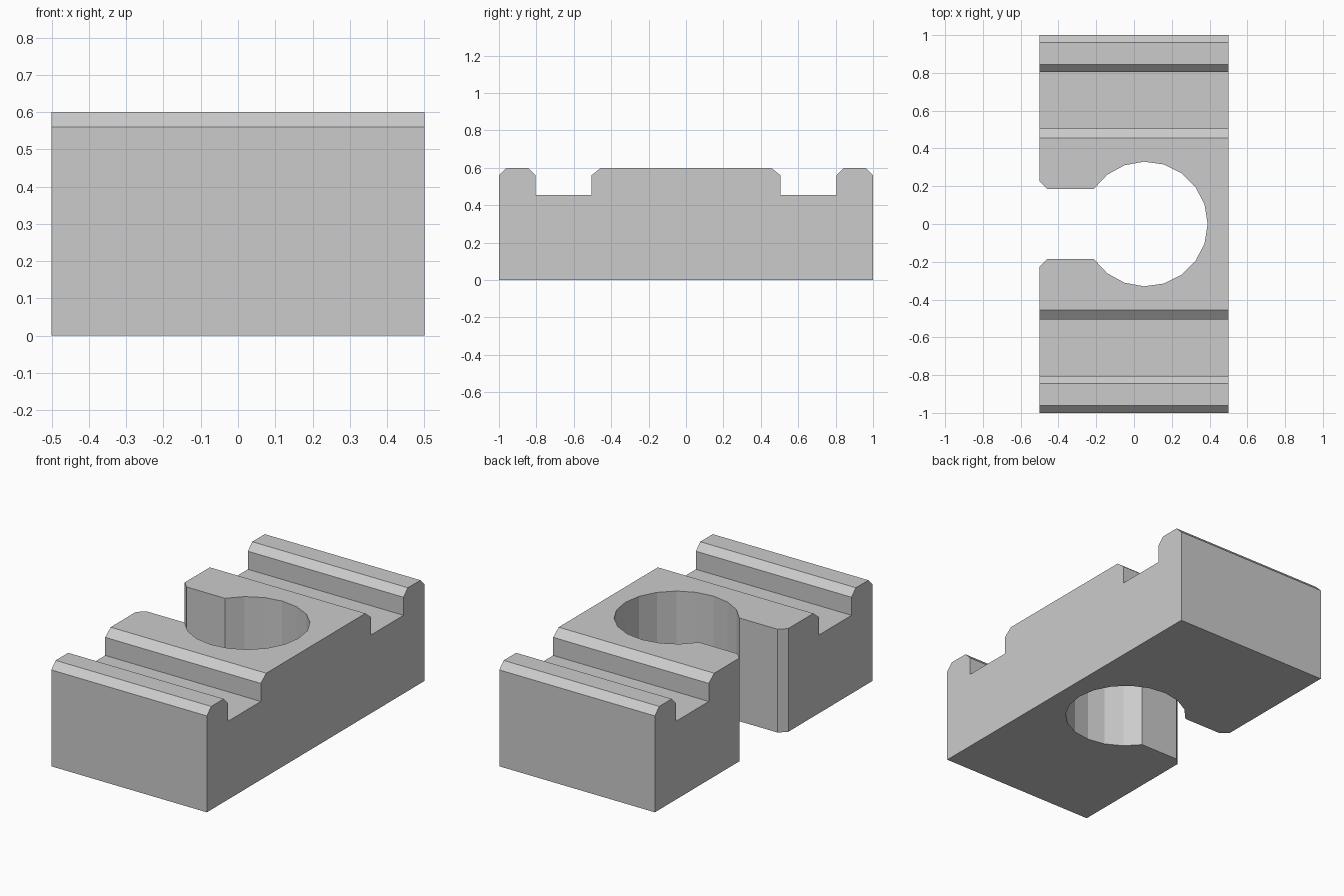
import bpy
import bmesh
from math import cos, sin, radians

cube = bpy.data.objects.get("Cube")
if cube:
    bpy.data.objects.remove(cube, do_unlink=True)

grey = bpy.data.materials.new("light grey")
grey.use_nodes = True
colour = (0.6, 0.6, 0.6, 1)
grey.diffuse_color = colour
grey.node_tree.nodes["Principled BSDF"].inputs["Base Color"].default_value = colour


def prism(name, points, offset):
    """Extrude a closed 3D outline along an offset."""
    bm = bmesh.new()
    face = bm.faces.new([bm.verts.new(p) for p in points])
    extruded = bmesh.ops.extrude_face_region(bm, geom=[face])["geom"]
    moved = [g for g in extruded if isinstance(g, bmesh.types.BMVert)]
    bmesh.ops.translate(bm, verts=moved, vec=offset)
    bmesh.ops.recalc_face_normals(bm, faces=bm.faces)
    mesh = bpy.data.meshes.new(name)
    bm.to_mesh(mesh)
    bm.free()
    mesh.materials.append(grey)
    obj = bpy.data.objects.new(name, mesh)
    bpy.context.collection.objects.link(obj)
    return obj


# Block with two chamfered grooves, from a mirrored side profile
half = [(1, 0), (1, 0.56), (0.96, 0.6), (0.845, 0.6), (0.805, 0.56),
        (0.805, 0.455), (0.505, 0.455), (0.505, 0.56), (0.455, 0.6)]
profile = half + [(-y, z) for y, z in reversed(half)]
block = prism("grooved_block", [(-0.5, y, z) for y, z in profile], (1, 0, 0))

# Keyhole cutter: round socket with a chamfered side opening
centre, radius, steps, spread = 0.06, 0.33, 16, 146
arc = [spread - 2 * spread * i / steps for i in range(steps + 1)]
socket = [(centre + radius * cos(radians(a)), radius * sin(radians(a))) for a in arc]
mouth = [(-0.6, 0.225), (-0.5, 0.225), (-0.46, 0.185)]
outline = mouth + socket + [(x, -y) for x, y in reversed(mouth)]
cutter = prism("keyhole_cutter", [(x, y, -0.2) for x, y in outline], (0, 0, 1))
cutter.hide_render = True

# Cut the socket, then drop the helper
cut = block.modifiers.new("keyhole", "BOOLEAN")
cut.operation = "DIFFERENCE"
cut.solver = "EXACT"
cut.object = cutter
bpy.context.view_layer.objects.active = block
bpy.ops.object.modifier_apply(modifier=cut.name)
bpy.data.objects.remove(cutter, do_unlink=True)
